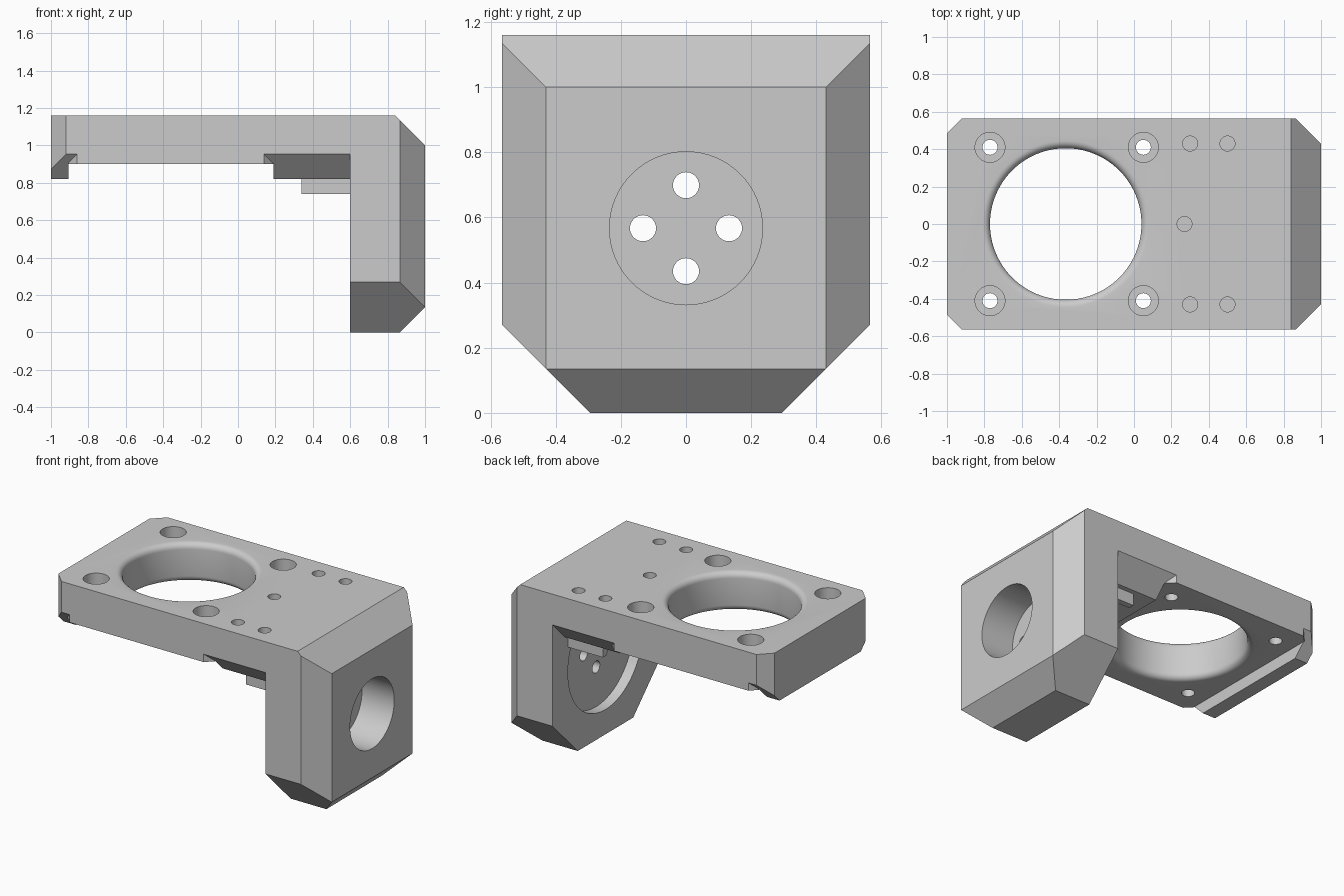
import bpy, bmesh
from math import pi, cos, sin, radians
from mathutils import Matrix, Vector

old = bpy.data.objects.get("Cube")
if old:
    bpy.data.objects.remove(old, do_unlink=True)

grey = bpy.data.materials.new("light_grey")
grey.use_nodes = True
grey.diffuse_color = (0.6, 0.6, 0.6, 1)
grey.node_tree.nodes["Principled BSDF"].inputs["Base Color"].default_value = (0.6, 0.6, 0.6, 1)

HALF = 0.565          # half depth of the bracket
TOP = 1.16            # top of the plate
UNDER = 0.9           # underside of the plate


def to_object(bm, name):
    bmesh.ops.recalc_face_normals(bm, faces=bm.faces[:])
    mesh = bpy.data.meshes.new(name)
    bm.to_mesh(mesh)
    bm.free()
    mesh.materials.append(grey)
    ob = bpy.data.objects.new(name, mesh)
    bpy.context.scene.collection.objects.link(ob)
    return ob


def prism(points, offset):
    """Extrude a closed outline of 3D points along an offset."""
    bm = bmesh.new()
    face = bm.faces.new([bm.verts.new(p) for p in points])
    ext = bmesh.ops.extrude_face_region(bm, geom=[face], use_keep_orig=True)
    moved = [v for v in ext["geom"] if isinstance(v, bmesh.types.BMVert)]
    bmesh.ops.translate(bm, verts=moved, vec=offset)
    bmesh.ops.recalc_face_normals(bm, faces=bm.faces[:])
    return bm


def slice_off(bm, point, normal):
    """Remove everything on the normal's side of a plane and cap the cut."""
    cut = bmesh.ops.bisect_plane(bm, geom=bm.verts[:] + bm.edges[:] + bm.faces[:],
                                 plane_co=point, plane_no=Vector(normal).normalized(),
                                 clear_outer=True)
    edges = [e for e in cut["geom_cut"] if isinstance(e, bmesh.types.BMEdge)]
    bmesh.ops.edgeloop_fill(bm, edges=edges)


def cylinder(axis, a, b, radius, p, q, sides=64):
    """Cylinder from a to b along x (centre y=p, z=q) or z (centre x=p, y=q)."""
    bm = bmesh.new()
    bmesh.ops.create_cone(bm, cap_ends=True, segments=sides, radius1=radius,
                          radius2=radius, depth=b - a)
    mid = (a + b) / 2
    if axis == "x":
        bm.transform(Matrix.Translation((mid, p, q)) @ Matrix.Rotation(pi / 2, 4, "Y"))
    else:
        bm.transform(Matrix.Translation((p, q, mid)))
    return bm


def combine(body, bm, operation="DIFFERENCE"):
    """Apply a boolean to the body and discard the helper."""
    tool = to_object(bm, "cutter")
    tool.hide_render = True
    mod = body.modifiers.new("cut", "BOOLEAN")
    mod.operation, mod.solver, mod.object = operation, "EXACT", tool
    bpy.context.view_layer.objects.active = body
    bpy.ops.object.modifier_apply(modifier=mod.name)
    bpy.data.objects.remove(tool, do_unlink=True)


# Bracket body: side profile with end lip and stepped pad, run across the depth
profile = [(-1, TOP), (0.84, TOP), (1, 1), (1, 0.135), (0.865, 0), (0.6, 0),
           (0.6, 0.82), (0.19, 0.82), (0.19, UNDER), (-0.905, UNDER),
           (-0.905, 0.82), (-1, 0.82)]
bm = prism([(x, -HALF, z) for x, z in profile], (0, 2 * HALF, 0))
for s in (-1, 1):
    slice_off(bm, (0.865, s * HALF, 0), (1, s, 0))      # outer arm edges
    slice_off(bm, (-0.92, s * HALF, 0), (-1, s, 0))     # plate corners
    slice_off(bm, (0, s * HALF, 0.27), (0, s, -1))      # arm foot corners
body = to_object(bm, "motor_bracket")

# Sloped undercuts at both ends of the lip and the pad
pad_cut = [(0.09, 0.615), (0.14, 0.565), (0.19, 0.515), (0.185, 0.35), (0.6, 0.35), (0.6, 0.615)]
lip_cut = [(-0.81, 0.615), (-0.86, 0.565), (-0.905, 0.52), (-0.9, 0.35), (-1.1, 0.35), (-1.1, 0.615)]
for s in (-1, 1):
    for outline in (pad_cut, lip_cut):
        bm = prism([(x, s * y, 0.7) for x, y in outline], (0, 0, 0.4))
        slice_off(bm, (0, s * HALF, 0.953), (0, -s, 1))
        combine(body, bm)

# Block under the pad, joined to the arm
block = [(0.34, 0.74), (0.64, 0.74), (0.64, 0.86), (0.34, 0.86)]
combine(body, prism([(x, -0.4, z) for x, z in block], (0, 0.8, 0)), "UNION")

# Arm: wide inner recess, narrow outer recess, four bolt holes
AXIS_Z = 0.567
combine(body, cylinder("x", 0.33, 0.67, 0.4, 0, AXIS_Z, 96))
combine(body, cylinder("x", 0.76, 1.1, 0.235, 0, AXIS_Z))
for dy, dz in ((1, 0), (-1, 0), (0, 1), (0, -1)):
    combine(body, cylinder("x", 0.62, 0.8, 0.04, dy * 0.132, AXIS_Z + dz * 0.132, 32))

# Plate: large opening with rounded rims, spun from half its section
CX, R, F = -0.365, 0.405, 0.04
steps = [radians(a) for a in range(0, 91, 15)]
upper = [(R + F - F * cos(a), TOP - F + F * sin(a)) for a in steps] + [(R + F, TOP + 0.1)]
lower = [(r, TOP + UNDER - z) for r, z in reversed(upper)]
section = [(0, UNDER - 0.1)] + lower + upper + [(0, TOP + 0.1)]
bm = bmesh.new()
verts = [bm.verts.new((CX + r, 0, z)) for r, z in section]
edges = [bm.edges.new(pair) for pair in zip(verts, verts[1:])]
bmesh.ops.spin(bm, geom=verts + edges, cent=(CX, 0, 0), axis=(0, 0, 1),
               angle=2 * pi, steps=96, use_merge=True)
bmesh.ops.remove_doubles(bm, verts=bm.verts[:], dist=0.0001)
combine(body, bm)

# Counterbored mounting holes around the opening, and blind holes beside it
for y in (-0.41, 0.41):
    for x in (-0.77, 0.05):
        combine(body, cylinder("z", 1.03, 1.3, 0.08, x, y, 48))
        combine(body, cylinder("z", 0.7, 1.2, 0.04, x, y, 32))
for x, y in ((0.3, 0.43), (0.5, 0.43), (0.3, -0.43), (0.5, -0.43), (0.27, 0)):
    combine(body, cylinder("z", 1.0, 1.3, 0.04, x, y, 32))

# Smooth the round walls, keep the flat edges crisp
bpy.ops.object.select_all(action="DESELECT")
body.select_set(True)
bpy.context.view_layer.objects.active = body
bpy.ops.object.shade_smooth_by_angle(angle=radians(30))
